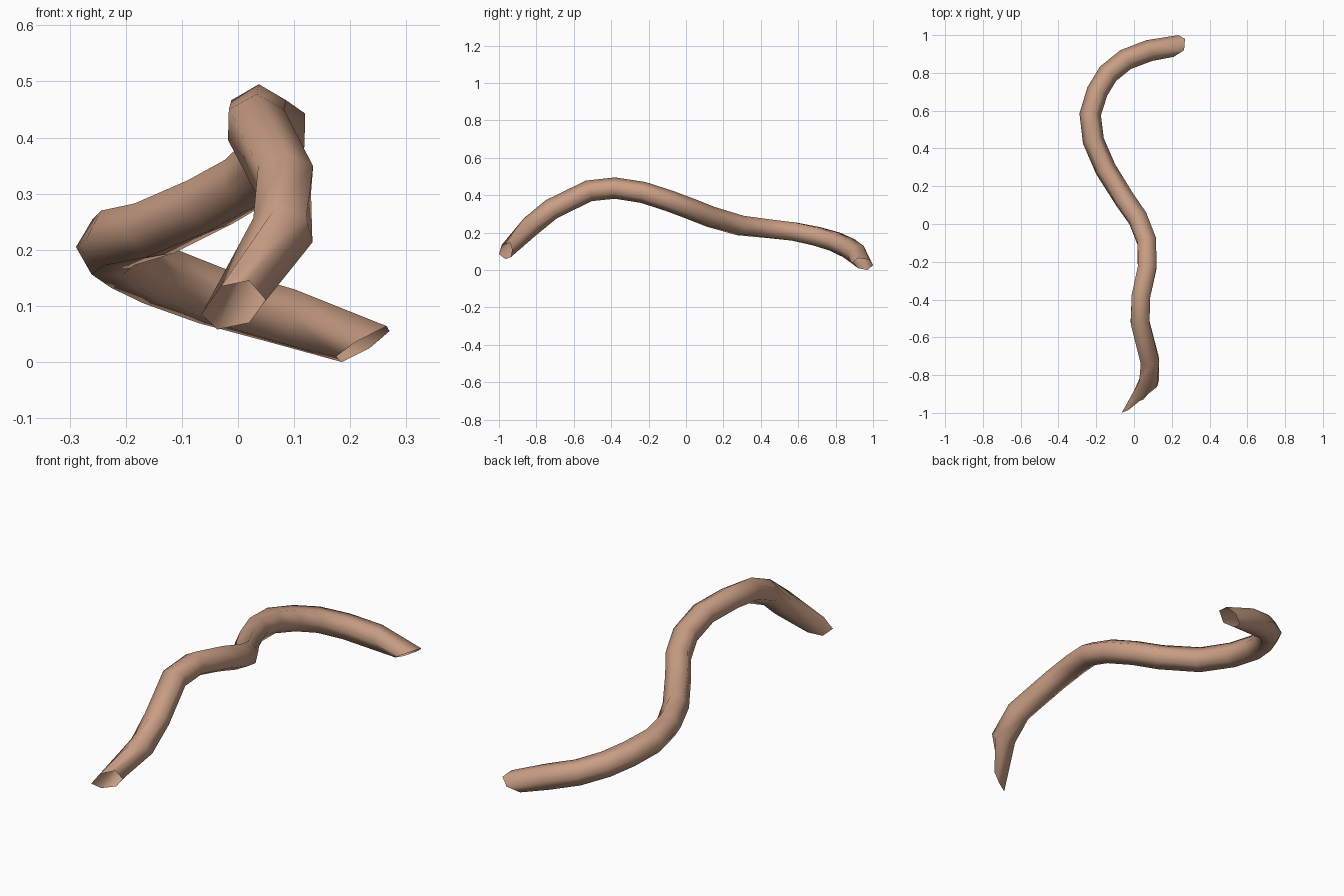
import bpy, bmesh, math
from mathutils import Vector

if "Cube" in bpy.data.objects:
    bpy.data.objects.remove(bpy.data.objects["Cube"])

SIDES, R = 6, 0.057

# Centre line of the winding tube, front to back
path = [Vector(p) for p in [
    (-0.01, -0.965, 0.10), (0.08, -0.83, 0.235), (0.083, -0.72, 0.325),
    (0.032, -0.52, 0.423), (0.037, -0.38, 0.438), (0.07, -0.23, 0.415),
    (0.067, -0.09, 0.37), (0.02, 0.03, 0.325), (-0.05, 0.13, 0.285),
    (-0.15, 0.29, 0.238), (-0.215, 0.44, 0.221), (-0.232, 0.58, 0.205),
    (-0.195, 0.70, 0.180), (-0.138, 0.795, 0.152), (-0.045, 0.87, 0.117),
    (0.08, 0.918, 0.082), (0.225, 0.945, 0.034)]]

# Obliquely cut open ends
front_end = [(-0.065, -1.0, 0.085), (-0.03, -0.985, 0.135), (0.02, -0.94, 0.145),
             (0.05, -0.93, 0.11), (0.02, -0.935, 0.07), (-0.037, -0.965, 0.058)]
back_end = [(0.175, 0.92, 0.010), (0.185, 0.97, 0.0), (0.235, 1.0, 0.025),
            (0.27, 0.98, 0.055), (0.265, 0.92, 0.064), (0.21, 0.885, 0.036)]


def ring(i):
    """Hexagon across the path, slowly turning from point-up to flat-up."""
    p = path[i]
    t = ((path[i + 1] - p).normalized() + (p - path[i - 1]).normalized()).normalized()
    side = t.cross(Vector((0, 0, 1))).normalized()
    up = side.cross(t)
    twist = math.radians(30) * min(max((p.y + 0.2) / 0.65, 0), 1)
    return [p + R * (up * math.cos(twist + a) + side * math.sin(twist + a))
            for a in (math.tau * k / SIDES for k in range(SIDES))]


def align(end, ref):
    """Reorder an end ring so that it matches its neighbour."""
    pts = [Vector(v) for v in end]
    c = sum(pts, Vector()) / SIDES
    rc = sum(ref, Vector()) / SIDES
    options = [o[s:] + o[:s] for o in (pts, pts[::-1]) for s in range(SIDES)]
    return min(options, key=lambda o: sum(((a - c) - (b - rc)).length_squared
                                          for a, b in zip(o, ref)))


rings = [ring(i) for i in range(1, len(path) - 1)]
rings = [align(front_end, rings[0])] + rings + [align(back_end, rings[-1])]

# Skin the rings
bm = bmesh.new()
loops = [[bm.verts.new(v) for v in r] for r in rings]
for a, b in zip(loops, loops[1:]):
    for k in range(SIDES):
        n = (k + 1) % SIDES
        f = bm.faces.new((a[k], a[n], b[n], b[k]))
        f.smooth = True
bmesh.ops.recalc_face_normals(bm, faces=bm.faces)
# Make sure the faces point away from the centre line
f = bm.faces[:][SIDES * 4]
if f.normal.dot(f.calc_center_median() - (path[4] + path[5]) / 2) < 0:
    bmesh.ops.reverse_faces(bm, faces=bm.faces)

mesh = bpy.data.meshes.new("winding_tube")
bm.to_mesh(mesh)
bm.free()
mat = bpy.data.materials.new("tan_brown")
mat.diffuse_color = (0.58, 0.34, 0.23, 1)
mat.use_nodes = True
mat.node_tree.nodes["Principled BSDF"].inputs["Base Color"].default_value = mat.diffuse_color
mesh.materials.append(mat)
bpy.context.collection.objects.link(bpy.data.objects.new("winding_tube", mesh))
